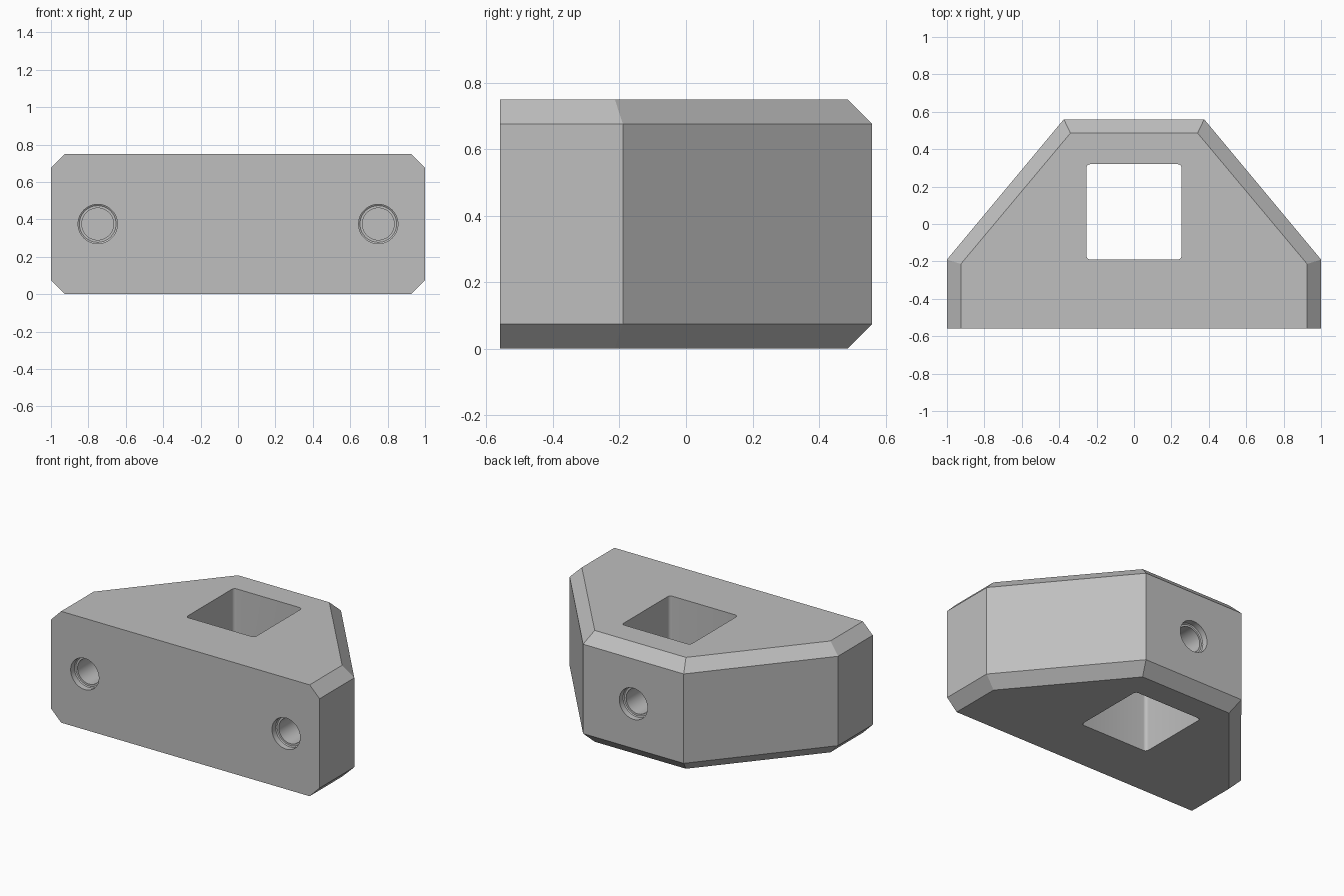
import bpy, bmesh, math
from mathutils import Matrix

default = bpy.data.objects.get("Cube")
if default:
    bpy.data.objects.remove(default, do_unlink=True)

HEIGHT, CHAMFER, FRONT = 0.75, 0.074, -0.56

grey = bpy.data.materials.new("plain_grey")
grey.use_nodes = True
colour = (0.52, 0.52, 0.52, 1)
grey.diffuse_color = colour
grey.node_tree.nodes["Principled BSDF"].inputs["Base Color"].default_value = colour


def loft(name, rings):
    """Skin a stack of closed rings and cap both ends."""
    bm = bmesh.new()
    loops = [[bm.verts.new(p) for p in ring] for ring in rings]
    n = len(loops[0])
    for a, b in zip(loops, loops[1:]):
        for i in range(n):
            j = (i + 1) % n
            bm.faces.new((a[i], a[j], b[j], b[i]))
    bm.faces.new(loops[0][::-1])
    bm.faces.new(loops[-1])
    bmesh.ops.recalc_face_normals(bm, faces=bm.faces)
    mesh = bpy.data.meshes.new(name)
    bm.to_mesh(mesh)
    bm.free()
    mesh.materials.append(grey)
    obj = bpy.data.objects.new(name, mesh)
    bpy.context.collection.objects.link(obj)
    return obj


def mirrored(half, z):
    """Symmetric outline at height z from its +x half."""
    return [(x, y, z) for x, y in half] + [(-x, y, z) for x, y in reversed(half)]


def hole(name, profile, x, y, facing):
    """Round stepped hole going inwards along y; profile holds (radius, depth)."""
    rings = []
    for r, depth in profile:
        angles = [math.tau * i / 48 for i in range(48)]
        rings.append([(x + r * math.cos(a), y - facing * depth,
                       HEIGHT / 2 + r * math.sin(a)) for a in angles])
    return loft(name, rings)


# Body: trapezoid block, chamfered above and below except on the front
wide = [(1, FRONT), (1, -0.19), (0.375, 0.56)]
narrow = [(1 - CHAMFER, FRONT), (1 - CHAMFER, -0.214), (0.34, 0.56 - CHAMFER)]
body = loft("bracket_body", [mirrored(narrow, 0), mirrored(wide, CHAMFER),
                             mirrored(wide, HEIGHT - CHAMFER), mirrored(narrow, HEIGHT)])

# Square window with small rounded corners
corner, radius, middle = 0.255, 0.022, 0.065
outline = []
for quarter in range(4):
    base = quarter * math.pi / 2
    cx = (corner - radius) * (1 if quarter in (0, 3) else -1)
    cy = (corner - radius) * (1 if quarter < 2 else -1)
    for step in range(6):
        a = base + step * math.pi / 10
        outline.append((cx + radius * math.cos(a), middle + cy + radius * math.sin(a)))
cutters = [loft("window_cutter", [[(x, y, z) for x, y in outline] for z in (-0.1, HEIGHT + 0.1)])]

# Stepped screw holes: two blind ones in the front, one from the back to the window
step_profile = [(0.105, -0.05), (0.105, 0.04), (0.098, 0.045), (0.085, 0.045)]
for side, x in (("left", 0.75), ("right", -0.75)):
    cutters.append(hole(side + "_hole_cutter", step_profile + [(0.085, 0.4)], x, FRONT, -1))
cutters.append(hole("back_hole_cutter", step_profile + [(0.085, 0.35)], 0, 0.56, 1))

# Cut the openings and remove the helpers
bpy.context.view_layer.objects.active = body
for cutter in cutters:
    mod = body.modifiers.new(cutter.name, "BOOLEAN")
    mod.operation, mod.solver, mod.object = "DIFFERENCE", "EXACT", cutter
    bpy.ops.object.modifier_apply(modifier=mod.name)
    bpy.data.objects.remove(cutter, do_unlink=True)

# Smooth the round walls, keep the block edges sharp
for obj in bpy.context.selected_objects:
    obj.select_set(False)
body.select_set(True)
bpy.ops.object.shade_smooth_by_angle(angle=math.radians(25))
